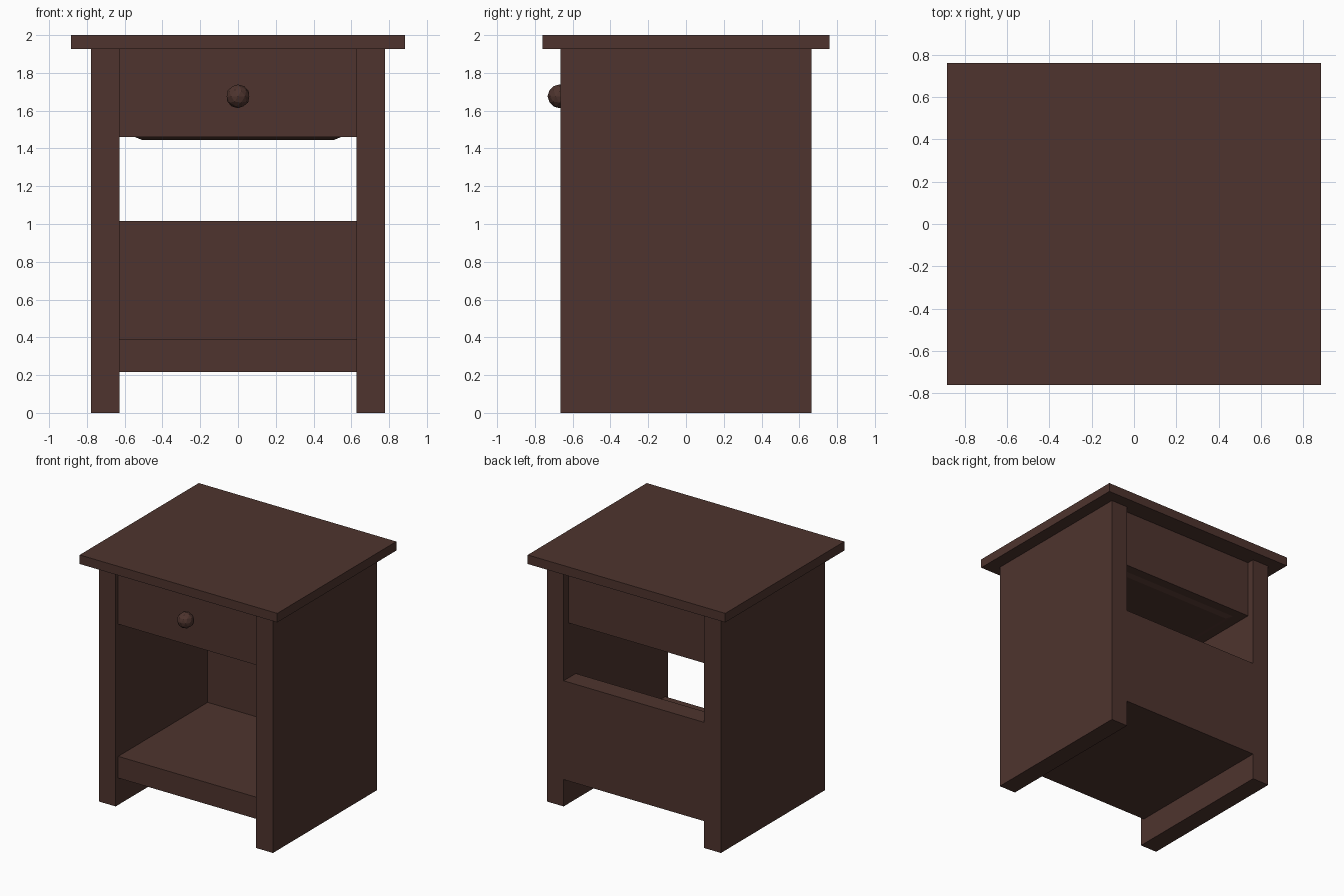
import bpy, bmesh

if "Cube" in bpy.data.objects:
    bpy.data.objects.remove(bpy.data.objects["Cube"])

wood = bpy.data.materials.new("dark brown wood")
wood.diffuse_color = (0.0762, 0.0343, 0.0273, 1)
wood.use_nodes = True
wood.node_tree.nodes["Principled BSDF"].inputs["Base Color"].default_value = wood.diffuse_color


def finish(name, bm):
    bmesh.ops.recalc_face_normals(bm, faces=bm.faces)
    me = bpy.data.meshes.new(name)
    bm.to_mesh(me)
    bm.free()
    me.materials.append(wood)
    ob = bpy.data.objects.new(name, me)
    bpy.context.collection.objects.link(ob)
    return ob


def box(name, x, y, z, bottom_inset=0.0):
    """Box from (min, max) ranges; bottom_inset tapers the underside."""
    bm = bmesh.new()
    bmesh.ops.create_cube(bm, size=1)
    for v in bm.verts:
        low = v.co.z < 0
        for i, r in enumerate((x, y, z)):
            s = 1 if v.co[i] > 0 else -1
            v.co[i] = r[s > 0] - (s * bottom_inset if low and i < 2 else 0)
    return finish(name, bm)


IN, OUT = 0.628, 0.778      # inner and outer faces of the side panels
FRONT, BACK = -0.632, 0.665  # recessed front plane, flush back plane

# Table top
box("table_top", (-0.883, 0.883), (-0.76, 0.76), (1.927, 2.0))

# Thick side panels
for side, s in (("left", -1), ("right", 1)):
    box(side + "_side_panel", sorted((s * IN, s * OUT)), (-BACK, BACK), (0, 1.927))

# Drawer block with a chamfered plate underneath
box("drawer", (-IN, IN), (FRONT, 0.605), (1.46, 1.927))
box("drawer_bottom_plate", (-0.545, 0.545), (-0.55, 0.525), (1.444, 1.46), 0.04)

# Lower shelf and half-height back panel
box("lower_shelf", (-IN, IN), (FRONT, 0.51), (0.217, 0.392))
box("back_panel", (-IN, IN), (0.51, BACK), (0.217, 1.015))

# Faceted knob
bm = bmesh.new()
bmesh.ops.create_icosphere(bm, subdivisions=2, radius=0.063)
knob = finish("drawer_knob", bm)
knob.location = (0, -0.67, 1.676)
